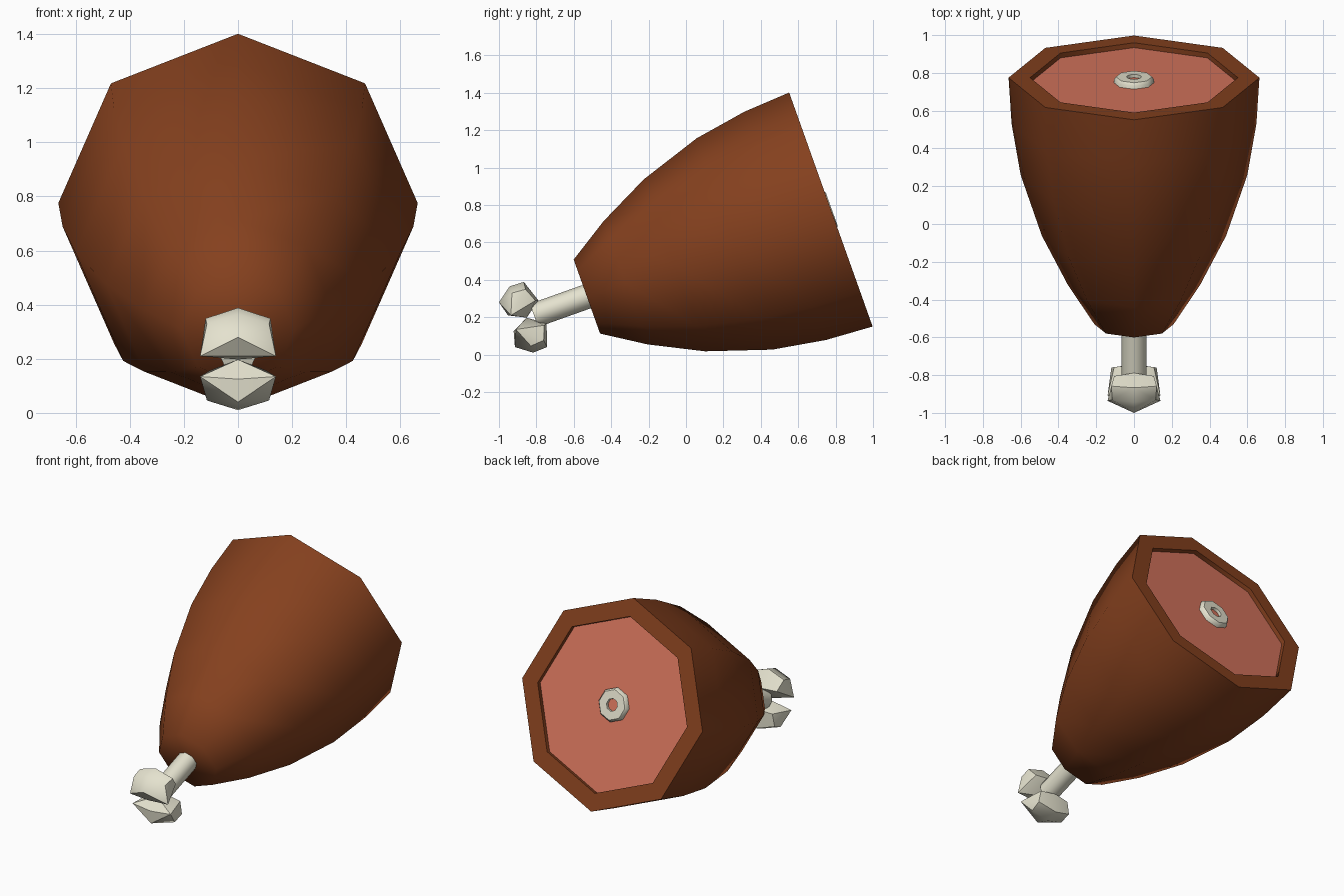
import bpy, bmesh, math
from mathutils import Vector

if "Cube" in bpy.data.objects:
    bpy.data.objects.remove(bpy.data.objects["Cube"])

# Tilted leg axis, running from the narrow end up to the cut face
START = Vector((0, -0.53, 0.31))
AXIS = Vector((0, 0.942, 0.336))
UP = Vector((0, -0.336, 0.942))


def material(name, rgb):
    m = bpy.data.materials.new(name)
    m.diffuse_color = (*rgb, 1)
    m.use_nodes = True
    m.node_tree.nodes["Principled BSDF"].inputs["Base Color"].default_value = m.diffuse_color
    return m


BROWN = material("roasted_skin", (0.235, 0.052, 0.013))
PINK = material("cut_meat", (0.68, 0.18, 0.11))
BONE = material("bone", (0.78, 0.76, 0.62))


def point(x, s, t):
    return START + AXIS * s + UP * t + Vector((x, 0, 0))


def finish(name, bm, mat, angle):
    bmesh.ops.recalc_face_normals(bm, faces=bm.faces)
    mesh = bpy.data.meshes.new(name)
    bm.to_mesh(mesh)
    bm.free()
    mesh.materials.append(mat)
    ob = bpy.data.objects.new(name, mesh)
    bpy.context.collection.objects.link(ob)
    bpy.ops.object.select_all(action='DESELECT')
    ob.select_set(True)
    bpy.context.view_layer.objects.active = ob
    bpy.ops.object.shade_smooth_by_angle(angle=math.radians(angle))
    return ob


def loft(name, rings, mat, angle=50, sides=8):
    """Closed skin through (distance, radius) rings along the leg axis."""
    bm = bmesh.new()
    loops = []
    for s, r in rings:
        loops.append([bm.verts.new(point(r * math.sin(a), s, r * math.cos(a)))
                      for a in (2 * math.pi * i / sides for i in range(sides))])
    for lo, hi in zip(loops, loops[1:]):
        for i in range(sides):
            j = (i + 1) % sides
            bm.faces.new((lo[i], lo[j], hi[j], hi[i]))
    bm.faces.new(loops[0])
    bm.faces.new(loops[-1])
    return finish(name, bm, mat, angle)


# Meat body with a rim and a shallow recess at the cut end
loft("meat_body", [(0, 0.21), (0.22, 0.35), (0.497, 0.488), (0.838, 0.60),
                   (1.126, 0.648), (1.385, 0.664), (1.385, 0.55), (1.34, 0.55)],
     BROWN, angle=89)
loft("cut_face", [(1.33, 0.549), (1.358, 0.549)], PINK)

# Bone end showing in the cut face, with its marrow
loft("bone_cut_end", [(1.30, 0.107), (1.375, 0.107), (1.39, 0.095),
                      (1.39, 0.04), (1.365, 0.04)], BONE)
loft("marrow", [(1.35, 0.039), (1.372, 0.039)], PINK)

# Bone shaft
loft("bone_shaft", [(-0.30, 0.066), (0.1, 0.066)], BONE)

# Two mirrored knuckles at the bone's end: (x, outward, sideways)
KNOB = [(0, -0.035, 0.065), (0, 0.005, 0.185), (0, 0.085, 0.188),
        (0, 0.167, 0.127), (0, 0.145, 0.045), (0, 0.055, 0.0),
        (0.14, 0.13, 0.04), (0.12, 0.01, 0.145), (0.115, 0.085, 0.15),
        (0.105, -0.02, 0.07)]
for name, side in (("upper_knuckle", 1), ("lower_knuckle", -1)):
    bm = bmesh.new()
    for x, s, t in KNOB:
        for sx in ((1, -1) if x else (1,)):
            bm.verts.new(point(x * sx, -0.286 - s, side * t + 0.002))
    bmesh.ops.convex_hull(bm, input=bm.verts)
    finish(name, bm, BONE, 45)
